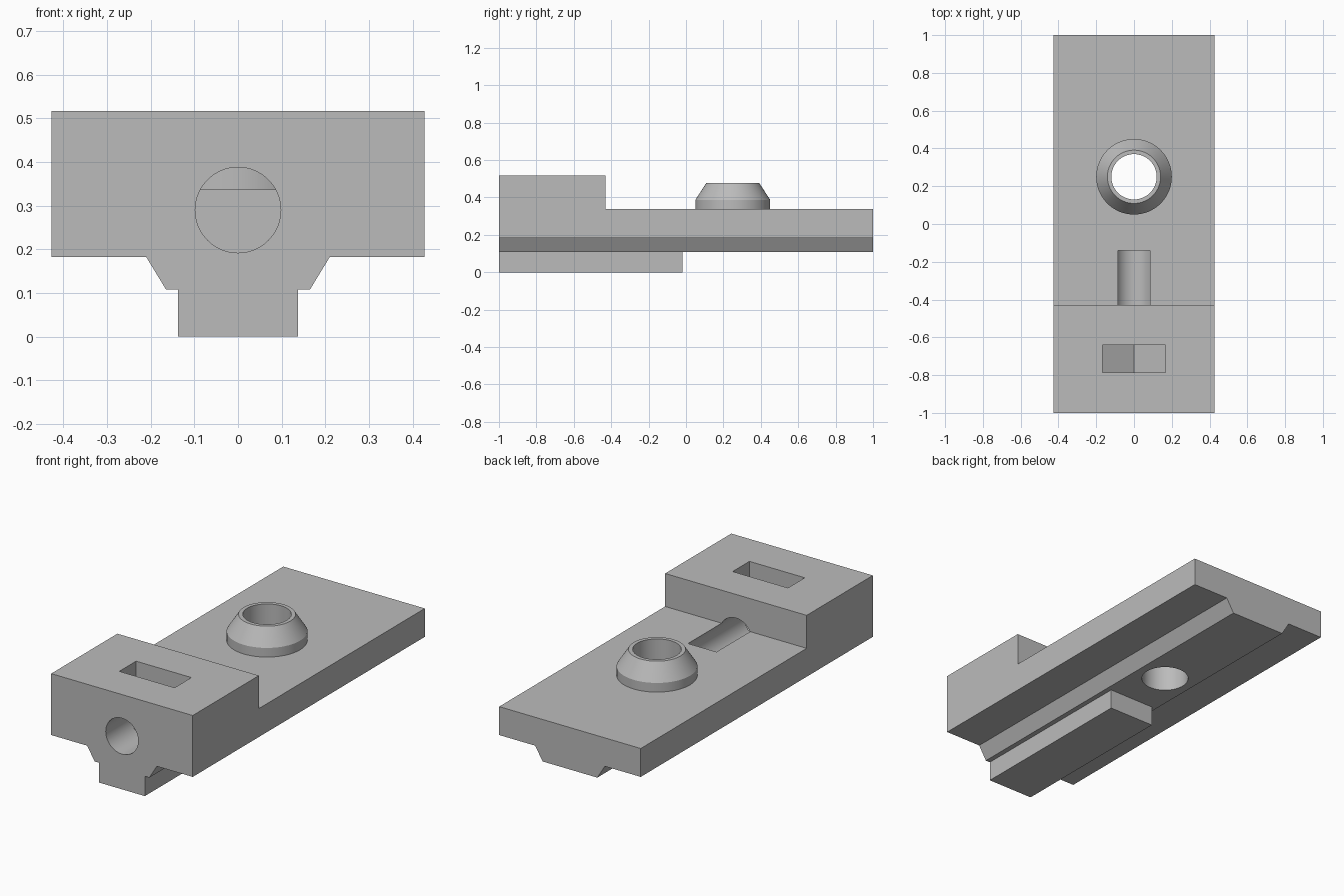
import bpy, bmesh
from math import radians, pi, cos
from mathutils import Matrix, Vector

if "Cube" in bpy.data.objects:
    bpy.data.objects.remove(bpy.data.objects["Cube"])

grey = bpy.data.materials.new("plain_grey")
grey.use_nodes = True
colour = (0.5, 0.5, 0.5, 1)
grey.diffuse_color = colour
grey.node_tree.nodes["Principled BSDF"].inputs["Base Color"].default_value = colour


def finish(name, bm):
    bmesh.ops.recalc_face_normals(bm, faces=bm.faces)
    mesh = bpy.data.meshes.new(name)
    bm.to_mesh(mesh)
    bm.free()
    mesh.materials.append(grey)
    obj = bpy.data.objects.new(name, mesh)
    bpy.context.collection.objects.link(obj)
    return obj


def extrude_y(name, half, y0, y1):
    """Mirror a half outline of (x, z) points and extrude it along y."""
    outline = half + [(-x, z) for x, z in reversed(half) if x > 0]
    bm = bmesh.new()
    face = bm.faces.new([bm.verts.new((x, y0, z)) for x, z in outline])
    out = bmesh.ops.extrude_face_region(bm, geom=[face])
    moved = [v for v in out["geom"] if isinstance(v, bmesh.types.BMVert)]
    bmesh.ops.translate(bm, verts=moved, vec=(0, y1 - y0, 0))
    return finish(name, bm)


def cylinder(name, radius, centre, length, axis="Z", sides=64):
    bm = bmesh.new()
    bmesh.ops.create_cone(bm, cap_ends=True, segments=sides, radius1=radius,
                          radius2=radius, depth=length)
    turn = Matrix.Rotation(pi / 2, 4, "X") if axis == "Y" else Matrix()
    bmesh.ops.transform(bm, matrix=Matrix.Translation(centre) @ turn, verts=bm.verts)
    return finish(name, bm)


def revolve(name, points, centre, sides=64):
    """Spin a closed (radius, z) outline about the vertical axis."""
    bm = bmesh.new()
    verts = [bm.verts.new((r, 0, z)) for r, z in points]
    edges = [bm.edges.new((verts[i - 1], verts[i])) for i in range(len(verts))]
    bmesh.ops.spin(bm, geom=verts + edges, cent=(0, 0, 0), axis=(0, 0, 1),
                   angle=2 * pi, steps=sides)
    bmesh.ops.remove_doubles(bm, verts=bm.verts, dist=0.0001)
    bmesh.ops.translate(bm, verts=bm.verts, vec=centre)
    return finish(name, bm)


def boolean(target, tool, operation):
    mod = target.modifiers.new(operation.lower(), "BOOLEAN")
    mod.operation, mod.solver, mod.object = operation, "EXACT", tool
    bpy.context.view_layer.objects.active = target
    bpy.ops.object.modifier_apply(modifier=mod.name)
    bpy.data.objects.remove(tool)


WIDTH, DECK, TOP, STEP, KEEL = 0.427, 0.337, 0.517, 0.182, 0.108
HOLE_Y, BORE_Z = 0.25, 0.29

# Long plate with its dovetail underside
rail = [(0.165, KEEL), (0.21, STEP), (WIDTH, STEP)]
body = extrude_y("body", rail + [(WIDTH, DECK)], -1, 1)

# Raised front block and lower tongue, joined to the plate
block = extrude_y("block", rail + [(WIDTH, TOP)], -1, -0.43)
boolean(body, block, "UNION")
tongue = extrude_y("tongue", [(0.138, 0), (0.138, 0.15)], -1, -0.02)
boolean(body, tongue, "UNION")

# Screw bore from the front, ending in the deck
bore = cylinder("bore", 0.098, Vector((0, -0.64, BORE_Z)), 1.0, "Y")
boolean(body, bore, "DIFFERENCE")

# Nut slot, open at the top with a pointed floor
half_nut = 0.167
point = half_nut / cos(radians(30))
slot = extrude_y("nut_slot", [(0, BORE_Z - point), (half_nut, BORE_Z - point / 2),
                              (half_nut, 0.7)], -0.785, -0.64)
boolean(body, slot, "DIFFERENCE")

# Vertical through hole
hole = cylinder("hole", 0.12, Vector((0, HOLE_Y, 0.3)), 1.0)
boolean(body, hole, "DIFFERENCE")

# Tapered collar round the hole
collar = revolve("collar", [(0.12, DECK), (0.2, DECK), (0.2, 0.387),
                            (0.141, 0.478), (0.12, 0.478)], (0, HOLE_Y, 0))

for obj in (body, collar):
    bpy.ops.object.select_all(action="DESELECT")
    obj.select_set(True)
    bpy.context.view_layer.objects.active = obj
    bpy.ops.object.shade_smooth_by_angle(angle=radians(25))
